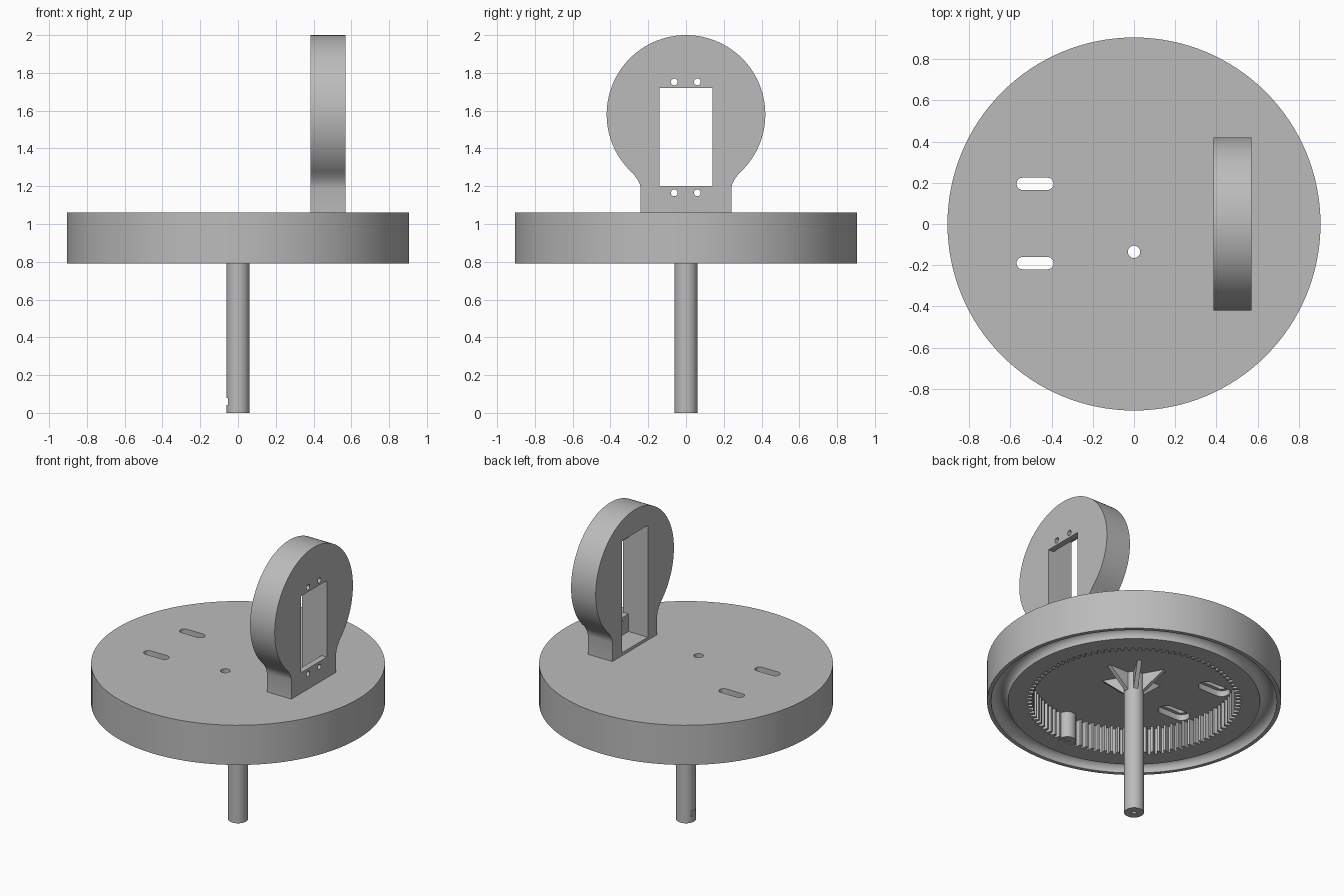
import bpy, bmesh
from math import sin, cos, pi, radians
from mathutils import Matrix, Vector

cube = bpy.data.objects.get("Cube")
if cube:
    bpy.data.objects.remove(cube, do_unlink=True)

grey = bpy.data.materials.new("plain_grey")
grey.use_nodes = True
GREY = (0.5, 0.5, 0.5, 1)
grey.diffuse_color = GREY
grey.node_tree.nodes["Principled BSDF"].inputs["Base Color"].default_value = GREY

# Axis maps: outline (a, b) plus depth d to x, y, z
UP = lambda a, b, d: (a, b, d)
ALONG_X = lambda a, b, d: (d, a, b)


def finish(name, bm):
    bmesh.ops.recalc_face_normals(bm, faces=bm.faces)
    mesh = bpy.data.meshes.new(name)
    bm.to_mesh(mesh)
    bm.free()
    obj = bpy.data.objects.new(name, mesh)
    bpy.context.collection.objects.link(obj)
    mesh.materials.append(grey)
    return obj


def prism(name, outline, low, high, axes=UP):
    bm = bmesh.new()
    ends = [[bm.verts.new(axes(a, b, d)) for a, b in outline] for d in (low, high)]
    bm.faces.new(ends[0])
    bm.faces.new(ends[1])
    n = len(outline)
    for i in range(n):
        j = (i + 1) % n
        bm.faces.new((ends[0][i], ends[0][j], ends[1][j], ends[1][i]))
    return finish(name, bm)


def lathe(name, profile, steps):
    bm = bmesh.new()
    verts = [bm.verts.new((r, 0, z)) for r, z in profile]
    edges = [bm.edges.new(pair) for pair in zip(verts, verts[1:])]
    bmesh.ops.spin(bm, geom=verts + edges, cent=(0, 0, 0), axis=(0, 0, 1),
                   angle=2 * pi, steps=steps)
    bmesh.ops.remove_doubles(bm, verts=bm.verts, dist=0.0001)
    return finish(name, bm)


def arc(ca, cb, r, start, end, n):
    return [(ca + r * cos(start + (end - start) * i / n),
             cb + r * sin(start + (end - start) * i / n)) for i in range(n + 1)]


def circle(ca, cb, r, n=24):
    return arc(ca, cb, r, 0, 2 * pi, n)[:-1]


def rect(a0, a1, b0, b1):
    return [(a0, b0), (a1, b0), (a1, b1), (a0, b1)]


def pill(ca, cb, half, r):
    return (arc(ca + half, cb, r, -pi / 2, pi / 2, 10)
            + arc(ca - half, cb, r, pi / 2, 3 * pi / 2, 10))


def cut(target, cutters):
    bpy.context.view_layer.objects.active = target
    for cutter in cutters:
        mod = target.modifiers.new("cut", "BOOLEAN")
        mod.operation = "DIFFERENCE"
        mod.solver = "EXACT"
        mod.object = cutter
        bpy.ops.object.modifier_apply(modifier=mod.name)
        bpy.data.objects.remove(cutter, do_unlink=True)


BASE, TOP, CEILING = 0.79, 1.06, 0.97

# Turntable disc with a rounded ball race under the rim
race = [(r, z) for r, z in arc(0.828, BASE, 0.052, 0, pi, 14)]
disc = lathe("turntable_disc",
             [(0, TOP), (0.905, TOP), (0.905, BASE)] + race + [(0, BASE)], 128)

# Internal ring gear recess, slots and the small through hole
TEETH = 96
gear = []
for i in range(TEETH):
    for frac, r in ((0.0, 0.66), (0.35, 0.66), (0.5, 0.628), (0.85, 0.628)):
        t = 2 * pi * (i + frac) / TEETH
        gear.append((r * cos(t), r * sin(t)))
cutters = [prism("gear_cutter", gear, BASE - 0.1, CEILING)]
for y in (-0.19, 0.195):
    cutters.append(prism("slot_cutter", pill(-0.48, y, 0.06, 0.03), 0.9, 1.2))
    cutters.append(prism("slot_recess_cutter", pill(-0.48, y, 0.06, 0.052), 0.9, 1.01))
cutters.append(prism("hole_cutter", circle(0, -0.135, 0.03), 0.9, 1.2))
cut(disc, cutters)

# Stop post on the gear wall
stop = prism("gear_stop", circle(0, -0.64, 0.055), BASE + 0.002, CEILING + 0.01)

# Centre shaft with a bottom bore and a side notch
shaft = prism("centre_shaft", circle(0, 0, 0.061, 40), 0, CEILING + 0.01)
cut(shaft, [prism("bore_cutter", circle(0, 0, 0.014, 16), -0.1, 0.08),
            prism("notch_cutter", rect(-0.1, -0.05, -0.03, 0.03), 0.042, 0.078)])

# Triangular ribs bracing the shaft against the disc
for i in range(6):
    rib = prism("shaft_rib_%d" % (i + 1),
                [(0.04, CEILING - 0.12), (0.06, CEILING - 0.12),
                 (0.2, CEILING), (0.2, CEILING + 0.01), (0.04, CEILING + 0.01)],
                -0.014, 0.014, lambda a, b, d: (a, d, b))
    rib.data.transform(Matrix.Rotation(i * pi / 3, 4, "Z"))

# Upright motor bracket: round head on a straight foot with small fillets
side = [(0.24, TOP - 0.01), (0.24, 1.19), (0.245, 1.213), (0.258, 1.238)]
head = arc(0, 1.58, 0.42, radians(-48.2), radians(228.2), 80)
outline = side + head + [(-y, z) for y, z in reversed(side)]
bracket = prism("motor_bracket", outline, 0.385, 0.57, ALONG_X)

# Window through the thin plate, deeper pocket behind it, four screw holes
cutters = [prism("pocket_cutter", rect(-0.14, 0.14, 1.08, 1.84), 0.3, 0.53, ALONG_X),
           prism("window_cutter", rect(-0.14, 0.14, 1.2, 1.72), 0.45, 0.7, ALONG_X)]
for y in (-0.062, 0.06):
    for z in (1.165, 1.752):
        cutters.append(prism("screw_cutter", circle(y, z, 0.018, 16), 0.45, 0.7, ALONG_X))
cut(bracket, cutters)

# Smooth the curved walls, keep the edges crisp
for obj in bpy.context.view_layer.objects:
    obj.select_set(False)
for obj in (disc, stop, shaft, bracket):
    obj.select_set(True)
    bpy.context.view_layer.objects.active = obj
bpy.ops.object.shade_smooth_by_angle(angle=radians(30))
